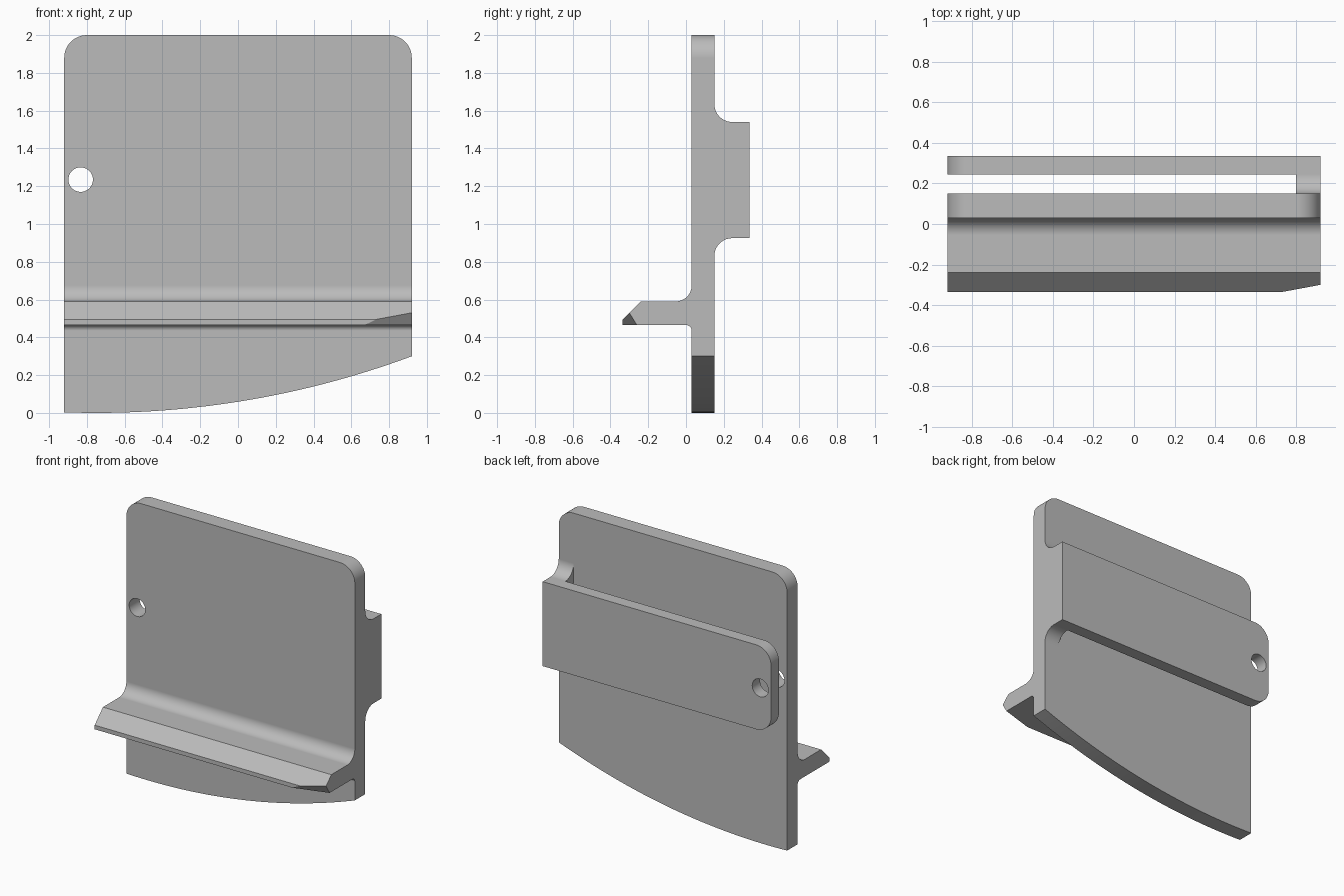
import bpy
import bmesh
from math import sin, cos, pi, radians
from mathutils import Vector

if "Cube" in bpy.data.objects:
    bpy.data.objects.remove(bpy.data.objects["Cube"], do_unlink=True)

grey = bpy.data.materials.new("plain grey")
grey.use_nodes = True
grey.diffuse_color = (0.5, 0.5, 0.5, 1)
grey.node_tree.nodes["Principled BSDF"].inputs["Base Color"].default_value = grey.diffuse_color

W = 0.92                      # half width
FRONT, BACK = 0.03, 0.15      # plate faces
BAR_IN, BAR_OUT = 0.245, 0.335
LOW, HIGH = 0.925, 1.54       # bar bottom and top


def arc(cu, cv, r, start, end, n=12):
    """Points on an arc, angles in degrees."""
    angles = [radians(start + (end - start) * i / n) for i in range(n + 1)]
    return [(cu + r * cos(a), cv + r * sin(a)) for a in angles]


def prism(name, outline, axis, start, end):
    """Extrude an outline: (x, z) along y, or (y, z) along x."""
    def place(u, v, d):
        return (u, d, v) if axis == "y" else (d, u, v)
    bm = bmesh.new()
    face = bm.faces.new([bm.verts.new(place(u, v, start)) for u, v in outline])
    moved = bmesh.ops.extrude_face_region(bm, geom=[face])["geom"]
    step = Vector(place(0, 0, end - start))
    bmesh.ops.translate(bm, vec=step, verts=[g for g in moved if isinstance(g, bmesh.types.BMVert)])
    bmesh.ops.recalc_face_normals(bm, faces=bm.faces)
    mesh = bpy.data.meshes.new(name)
    bm.to_mesh(mesh)
    bm.free()
    mesh.materials.append(grey)
    obj = bpy.data.objects.new(name, mesh)
    bpy.context.collection.objects.link(obj)
    return obj


def combine(target, other, operation):
    mod = target.modifiers.new(operation, "BOOLEAN")
    mod.operation, mod.solver, mod.object = operation, "EXACT", other
    bpy.context.view_layer.objects.active = target
    bpy.ops.object.modifier_apply(modifier=mod.name)
    bpy.data.objects.remove(other, do_unlink=True)


# Plate: rounded top corners, bottom edge a shallow arc
R = 4.8
bottom = [(x, R - (R * R - (x + 0.75) ** 2) ** 0.5)
          for x in [-W + 2 * W * i / 32 for i in range(33)]]
c = 0.12
plate = prism("bracket_plate", bottom + arc(W - c, 2 - c, c, 0, 90)
              + arc(c - W, 2 - c, c, 90, 180), "y", FRONT, BACK)

# Shelf: chamfered lip, filleted into the plate
top_r, under_r = 0.085, 0.03
shelf = prism("shelf", [(0.09, 0.465 - under_r)]
              + arc(FRONT - under_r, 0.465 - under_r, under_r, 0, 90, 6)
              + [(-0.335, 0.465), (-0.335, 0.495), (-0.24, 0.59)]
              + arc(FRONT - top_r, 0.59 + top_r, top_r, -90, 0)
              + [(0.09, 0.59 + top_r)], "x", -W, W)

# Slanted cut at the left end of the lip
bm = bmesh.new()
bm.from_mesh(shelf.data)
cut = bmesh.ops.bisect_plane(bm, geom=bm.verts[:] + bm.edges[:] + bm.faces[:],
                             plane_co=(W, -0.26, 0.465), plane_no=(-0.0195, 0.065, 0.04),
                             clear_inner=True)
bmesh.ops.holes_fill(bm, edges=[e for e in bm.edges if e.is_boundary])
bmesh.ops.recalc_face_normals(bm, faces=bm.faces)
bm.to_mesh(shelf.data)
bm.free()

# Bar behind the plate, rounded at its free end
bar = prism("bar", [(W, LOW), (W, HIGH)] + arc(c - W, HIGH - c, c, 90, 180)
            + arc(c - W, LOW + c, c, 180, 270), "y", BAR_IN, BAR_OUT)

# Web joining bar and plate, flared into the plate
r = BAR_IN - BACK
web = prism("web", [(0.09, LOW - r)] + arc(BAR_IN, LOW - r, r, 180, 90)
            + [(0.29, LOW), (0.29, HIGH)]
            + arc(BAR_IN, HIGH + r, r, 270, 180) + [(0.09, HIGH + r)], "x", 0.80, W)

for part in (shelf, web, bar):
    combine(plate, part, "UNION")

# Hole through bar and plate
hole = prism("hole_cutter", arc(-0.833, 1.235, 0.065, 0, 360, 40)[:-1], "y", -0.2, 0.6)
combine(plate, hole, "DIFFERENCE")

# Merge flat regions and shade
bm = bmesh.new()
bm.from_mesh(plate.data)
bmesh.ops.remove_doubles(bm, verts=bm.verts, dist=0.0002)
bmesh.ops.dissolve_limit(bm, angle_limit=radians(0.2), verts=bm.verts, edges=bm.edges)
bm.to_mesh(plate.data)
bm.free()
bpy.context.view_layer.objects.active = plate
plate.select_set(True)
bpy.ops.object.shade_smooth_by_angle(angle=radians(25))
weighted = plate.modifiers.new("Even shading", "WEIGHTED_NORMAL")
weighted.keep_sharp = True
